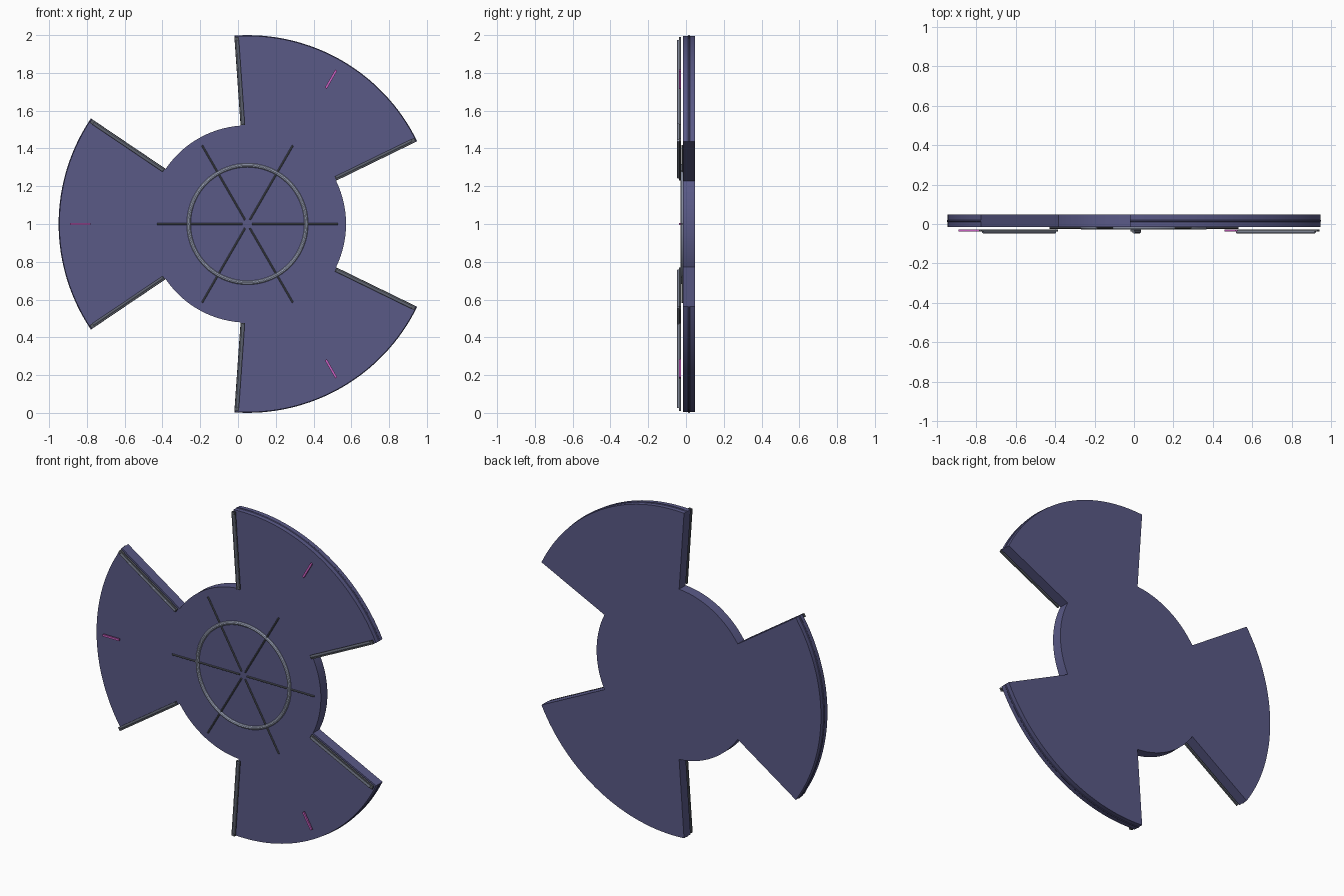
import bpy, bmesh, math
from mathutils import Matrix, Vector

if "Cube" in bpy.data.objects:
    bpy.data.objects.remove(bpy.data.objects["Cube"])

CX, CZ = 0.05, 1.0
Y0, Y1 = -0.016, 0.047          # front and back of the plate
HALF = math.radians(34)


def material(name, rgb):
    m = bpy.data.materials.new(name)
    m.diffuse_color = (*rgb, 1)
    m.use_nodes = True
    m.node_tree.nodes["Principled BSDF"].inputs["Base Color"].default_value = m.diffuse_color
    return m


BLUE = material("slate_blue", (0.10, 0.10, 0.24))
PINK = material("magenta", (0.60, 0.12, 0.55))
DARK = material("dark_grey", (0.10, 0.11, 0.13))
GREY = material("light_grey", (0.38, 0.42, 0.55))


def polar(r, a, y=0.0):
    return Vector((CX + r * math.cos(a), y, CZ + r * math.sin(a)))


def finish(name, bm, mat):
    bmesh.ops.recalc_face_normals(bm, faces=bm.faces)
    me = bpy.data.meshes.new(name)
    bm.to_mesh(me)
    bm.free()
    ob = bpy.data.objects.new(name, me)
    bpy.context.collection.objects.link(ob)
    me.materials.append(mat)
    bpy.context.view_layer.objects.active = ob
    ob.select_set(True)
    bpy.ops.object.shade_smooth_by_angle(angle=math.radians(30))
    ob.select_set(False)
    return ob


def slab(name, pts, y0, y1, mat):
    """Extrude an outline in the xz plane from y0 to y1."""
    bm = bmesh.new()
    f = bm.faces.new([bm.verts.new((p.x, y0, p.z)) for p in pts])
    ext = bmesh.ops.extrude_face_region(bm, geom=[f])
    vs = [v for v in ext["geom"] if isinstance(v, bmesh.types.BMVert)]
    bmesh.ops.translate(bm, verts=vs, vec=(0, y1 - y0, 0))
    return finish(name, bm, mat)


def bar(name, r0, r1, a, side, width, y0, y1, mat):
    """Straight radial bar, shifted sideways from the ray at angle a."""
    d = Vector((math.cos(a), 0, math.sin(a)))
    n = Vector((-d.z, 0, d.x))
    c = Vector((CX, 0, CZ)) + n * side
    h = n * width / 2
    return slab(name, [c + d * r0 - h, c + d * r1 - h, c + d * r1 + h, c + d * r0 + h],
                y0, y1, mat)


def tube(name, pts, radius, mat, cyclic=False):
    """Round tube along a path in a plane of constant y."""
    bm = bmesh.new()
    n, k, rings = len(pts), 10, []
    for i, p in enumerate(pts):
        a = pts[i - 1] if (cyclic or i > 0) else p
        b = pts[(i + 1) % n] if (cyclic or i < n - 1) else p
        t = (b - a).normalized()
        u, v = Vector((0, 1, 0)), t.cross(Vector((0, 1, 0)))
        rings.append([bm.verts.new(p + radius * (u * math.cos(q) + v * math.sin(q)))
                      for q in (2 * math.pi * j / k for j in range(k))])
    for i in range(n if cyclic else n - 1):
        A, B = rings[i], rings[(i + 1) % n]
        for j in range(k):
            bm.faces.new([A[j], A[(j + 1) % k], B[(j + 1) % k], B[j]])
    if not cyclic:
        bm.faces.new(rings[0])
        bm.faces.new(rings[-1])
    return finish(name, bm, mat)


# Central hub disc
slab("hub", [polar(0.522, 2 * math.pi * i / 96) for i in range(96)], Y0, Y1, BLUE)

# Three fan-shaped blades with edge rails, rim bead and marker
for b, deg in enumerate((60, 180, 300), 1):
    mid = math.radians(deg)
    arc = [mid - HALF + 2 * HALF * i / 32 for i in range(33)]
    outline = [polar(0.996, a) for a in arc] + [polar(0.51, a) for a in reversed(arc)]
    slab(f"blade_{b}", outline, Y0, Y1, BLUE)
    tube(f"rim_bead_{b}", [polar(0.994, a, 0.016) for a in arc], 0.006, BLUE)
    for s, tag in ((-1, "right"), (1, "left")):
        a = mid + s * HALF
        bar(f"edge_rail_{b}_{tag}", 0.525, 0.992, a, -s * 0.012, 0.022,
            -0.038, -0.027, DARK)
        off = Vector((math.sin(a), 0, -math.cos(a))) * s * 0.016
        tube(f"edge_rod_{b}_{tag}",
             [polar(0.53, a, -0.040) + off, polar(0.975, a, -0.040) + off], 0.007, GREY)
    bar(f"marker_{b}", 0.83, 0.94, mid, 0, 0.012, -0.037, -0.027, PINK)

# Raised ring on the hub
tube("hub_ring", [polar(0.311, 2 * math.pi * i / 72, -0.018) for i in range(72)],
     0.011, GREY, cyclic=True)

# Six thin spokes
for i in range(6):
    a = math.pi * i / 3
    tube(f"spoke_{i + 1}", [polar(0.025, a, -0.020), polar(0.48, a, -0.020)], 0.005, DARK)
